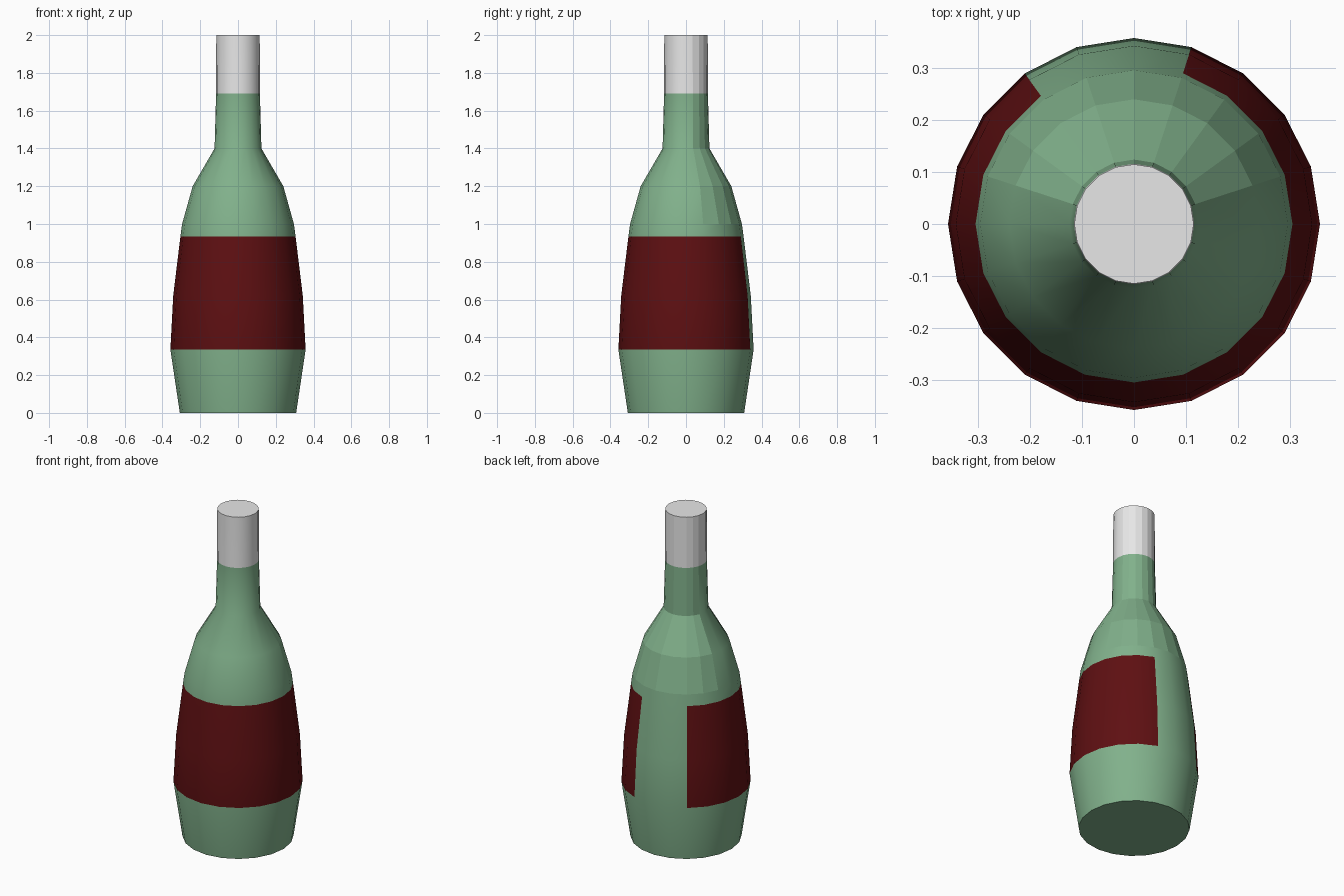
import bpy, bmesh, math

if "Cube" in bpy.data.objects:
    bpy.data.objects.remove(bpy.data.objects["Cube"])

SIDES = 20
# radius, height from base to top
PROFILE = [(0.308, 0.0), (0.358, 0.335), (0.343, 0.62), (0.305, 0.933), (0.296, 1.0),
           (0.24, 1.2), (0.124, 1.4), (0.116, 1.69), (0.115, 2.0)]


def material(name, rgb):
    m = bpy.data.materials.new(name)
    m.diffuse_color = (*rgb, 1)
    m.use_nodes = True
    m.node_tree.nodes["Principled BSDF"].inputs["Base Color"].default_value = m.diffuse_color
    return m


bm = bmesh.new()
rings = [[bm.verts.new((r * math.cos(2 * math.pi * i / SIDES),
                        r * math.sin(2 * math.pi * i / SIDES), z))
          for i in range(SIDES)] for r, z in PROFILE]

# Walls: label wraps the body except three back segments, foil covers the top
for k in range(len(rings) - 1):
    for i in range(SIDES):
        j = (i + 1) % SIDES
        f = bm.faces.new((rings[k][i], rings[k][j], rings[k + 1][j], rings[k + 1][i]))
        # back of the shoulder and neck is faceted, the rest smooth
        f.smooth = not (k >= 4 and 1 <= i <= 8)
        if k in (1, 2) and i not in (4, 5, 6):
            f.material_index = 1
        elif k == len(rings) - 2:
            f.material_index = 2

# Flat base and top
bm.faces.new(rings[0][::-1])
bm.faces.new(rings[-1]).material_index = 2
for ring in (rings[0], rings[-1]):
    for i in range(SIDES):
        bm.edges.get((ring[i], ring[(i + 1) % SIDES])).smooth = False

mesh = bpy.data.meshes.new("bottle")
bm.to_mesh(mesh)
bm.free()
for m in (material("green glass", (0.22, 0.44, 0.26)),
          material("dark red label", (0.112, 0.005, 0.006)),
          material("pale grey foil", (0.8, 0.8, 0.8))):
    mesh.materials.append(m)
bottle = bpy.data.objects.new("bottle", mesh)
bpy.context.collection.objects.link(bottle)
